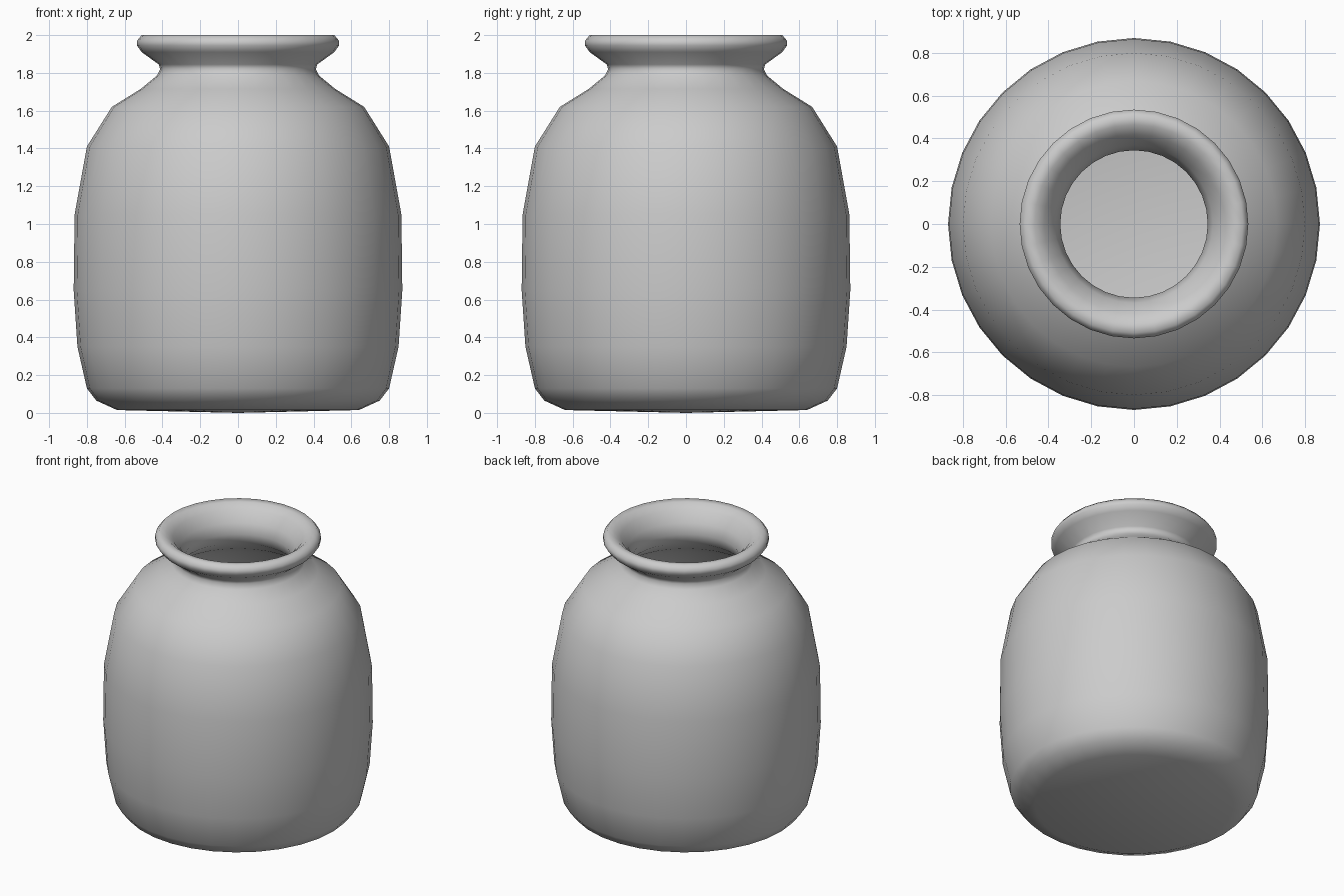
import bpy, bmesh
from math import pi

if "Cube" in bpy.data.objects:
    bpy.data.objects.remove(bpy.data.objects["Cube"])

SIDES = 32

# Half profile (radius, height): outer wall from the base up to the lip
outer = [(0, 0.0), (0.64, 0.015), (0.75, 0.065), (0.80, 0.13), (0.85, 0.35),
         (0.87, 0.65), (0.865, 1.05), (0.80, 1.41), (0.668, 1.62),
         (0.515, 1.715), (0.43, 1.785), (0.412, 1.82), (0.42, 1.845),
         (0.51, 1.91), (0.535, 1.945), (0.535, 1.97), (0.51, 2.0)]

# Inner wall from the lip down to the floor
inner = [(0.465, 1.995), (0.42, 1.96), (0.37, 1.89), (0.345, 1.82),
         (0.37, 1.745), (0.47, 1.66), (0.61, 1.57), (0.735, 1.38),
         (0.795, 1.05), (0.80, 0.65), (0.78, 0.35), (0.74, 0.17),
         (0.69, 0.11), (0.60, 0.08), (0, 0.07)]


def lathe(name, profile, sides):
    bm = bmesh.new()
    verts = [bm.verts.new((r, 0, z)) for r, z in profile]
    edges = [bm.edges.new(pair) for pair in zip(verts, verts[1:])]
    bmesh.ops.spin(bm, geom=verts + edges, cent=(0, 0, 0), axis=(0, 0, 1),
                   angle=2 * pi, steps=sides, use_duplicate=False)
    bmesh.ops.remove_doubles(bm, verts=bm.verts, dist=1e-4)
    bmesh.ops.recalc_face_normals(bm, faces=bm.faces)
    for face in bm.faces:
        face.smooth = True
    mesh = bpy.data.meshes.new(name)
    bm.to_mesh(mesh)
    bm.free()
    obj = bpy.data.objects.new(name, mesh)
    bpy.context.collection.objects.link(obj)
    return obj


# Hollow jar with a flared lip
lathe("jar", outer + inner, SIDES)
